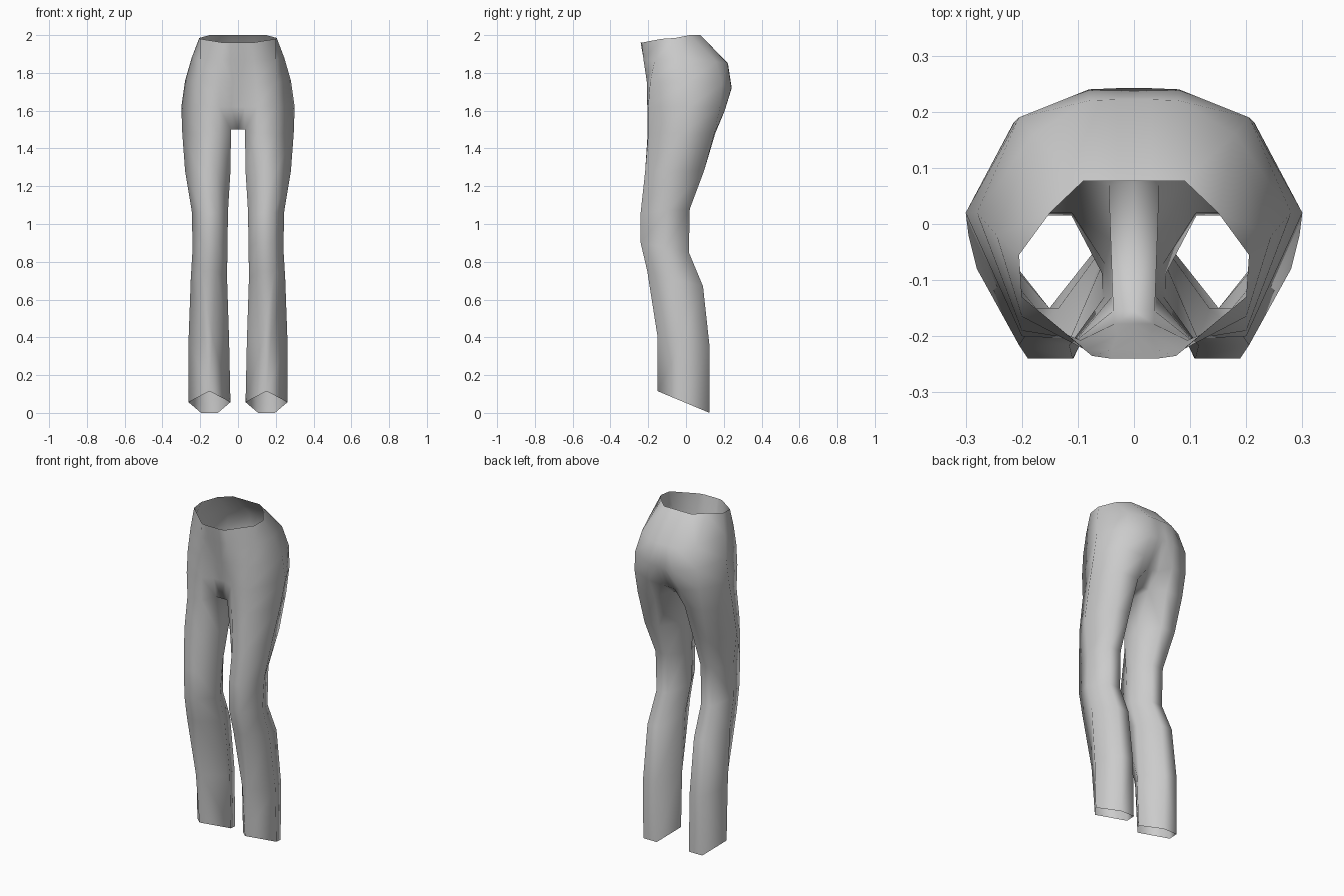
import bpy
import bmesh
import math

default_cube = bpy.data.objects.get("Cube")
if default_cube:
    bpy.data.objects.remove(default_cube, do_unlink=True)


def make_material(name, colour):
    material = bpy.data.materials.new(name)
    material.use_nodes = True
    material.diffuse_color = colour
    shader = material.node_tree.nodes["Principled BSDF"]
    shader.inputs["Base Color"].default_value = colour
    return material


def leg_ring(front_z, back_z, inner, outer, front, back, side, front_half, inseam):
    """Seven-sided trouser leg section, running from the inner front round to the inner back."""
    middle = (inner + outer) / 2
    back_half = (outer - inner) / 5

    def at(x, y):
        blend = (y - front) / (back - front)
        return (x, y, front_z + (back_z - front_z) * blend)

    return [
        at(inner, side - inseam),
        at(middle - front_half, front),
        at(middle + front_half, front),
        at(outer, side),
        at(middle + back_half, back),
        at(middle - back_half, back),
        at(inner, side + inseam),
    ]


def add_ring(bm, points):
    return [bm.verts.new(point) for point in points]


def join_rings(bm, lower, upper, closed):
    count = len(lower)
    for i in range(count if closed else count - 1):
        j = (i + 1) % count
        bm.faces.new((lower[i], lower[j], upper[j], upper[i]))


# Hip and waist profiles, each from the crotch height up to the waistband
front_inner = [(.037, -.155, 1.5), (.035, -.178, 1.62), (.03, -.198, 1.75), (.04, -.224, 1.87), (.04, -.24, 1.96)]
front_middle = [(.1, -.203, 1.48), (.1, -.205, 1.62), (.095, -.207, 1.75), (.085, -.225, 1.87), (.075, -.235, 1.96)]
front_outer = [(.195, -.2, 1.48), (.2, -.2, 1.62), (.2, -.19, 1.75), (.2, -.165, 1.87), (.2, -.13, 1.98)]
outer_side = [(.295, -.02, 1.48), (.3, .02, 1.62), (.28, .02, 1.76), (.245, -.02, 1.88), (.205, -.055, 1.985)]
back_outer = [(.215, .15, 1.48), (.215, .18, 1.62), (.205, .19, 1.74), (.18, .16, 1.86), (.15, .02, 2)]
back_middle = [(.1, .155, 1.48), (.1, .205, 1.6), (.08, .24, 1.72), (.08, .22, 1.85), (.09, .077, 2)]
back_inner = [(.045, .07, 1.5), (.035, .16, 1.57), (.03, .242, 1.72), (.03, .222, 1.85), (.03, .077, 2)]
hip_rows = list(zip(front_inner, front_middle, front_outer, outer_side,
                    back_outer, back_middle, back_inner))

bm = bmesh.new()

# Leg, from the slanted cuff up to the thigh
leg_rings = [
    leg_ring(.115, 0, .04, .262, -.15, .125, -.01, 0, 0),
    leg_ring(.4, .35, .047, .262, -.15, .125, -.02, .02, .01),
    leg_ring(.75, .67, .058, .25, -.205, .09, -.06, .04, .015),
    leg_ring(.9, .85, .056, .24, -.24, .015, -.11, .04, .02),
    leg_ring(1.06, 1.08, .053, .245, -.24, .02, -.1, .04, .03),
    leg_ring(1.28, 1.28, .04, .28, -.216, .095, -.08, .045, .05),
]
below = None
for points in leg_rings:
    ring = add_ring(bm, points)
    if below:
        join_rings(bm, below, ring, True)
    below = ring

# Hips, opened along the centre line so that the two halves meet
half_row = None
for level, points in enumerate(hip_rows):
    ring = add_ring(bm, points)
    if level == 0:
        join_rings(bm, below, ring, True)
    front_centre, back_centre = add_ring(bm, [(0, p[1], p[2]) for p in (points[0], points[-1])])
    row = [front_centre] + ring + [back_centre]
    if half_row:
        join_rings(bm, half_row, row, False)
    else:
        # Crotch strip between the legs
        bm.faces.new((front_centre, back_centre, ring[-1], ring[0]))
    half_row = row

bmesh.ops.remove_doubles(bm, verts=bm.verts, dist=.0005)
bmesh.ops.recalc_face_normals(bm, faces=bm.faces)
for face in bm.faces:
    face.smooth = True

mesh = bpy.data.meshes.new("trousers")
bm.to_mesh(mesh)
bm.free()
mesh.materials.append(make_material("light grey cloth", (.6, .6, .6, 1)))
trousers = bpy.data.objects.new("trousers", mesh)
bpy.context.collection.objects.link(trousers)

# Mirror the half garment across the centre
mirror = trousers.modifiers.new("mirror", "MIRROR")
mirror.use_axis[0] = True
mirror.use_clip = True
mirror.merge_threshold = .001

bpy.context.view_layer.objects.active = trousers
trousers.select_set(True)
bpy.ops.object.shade_smooth_by_angle(angle=math.radians(80))
